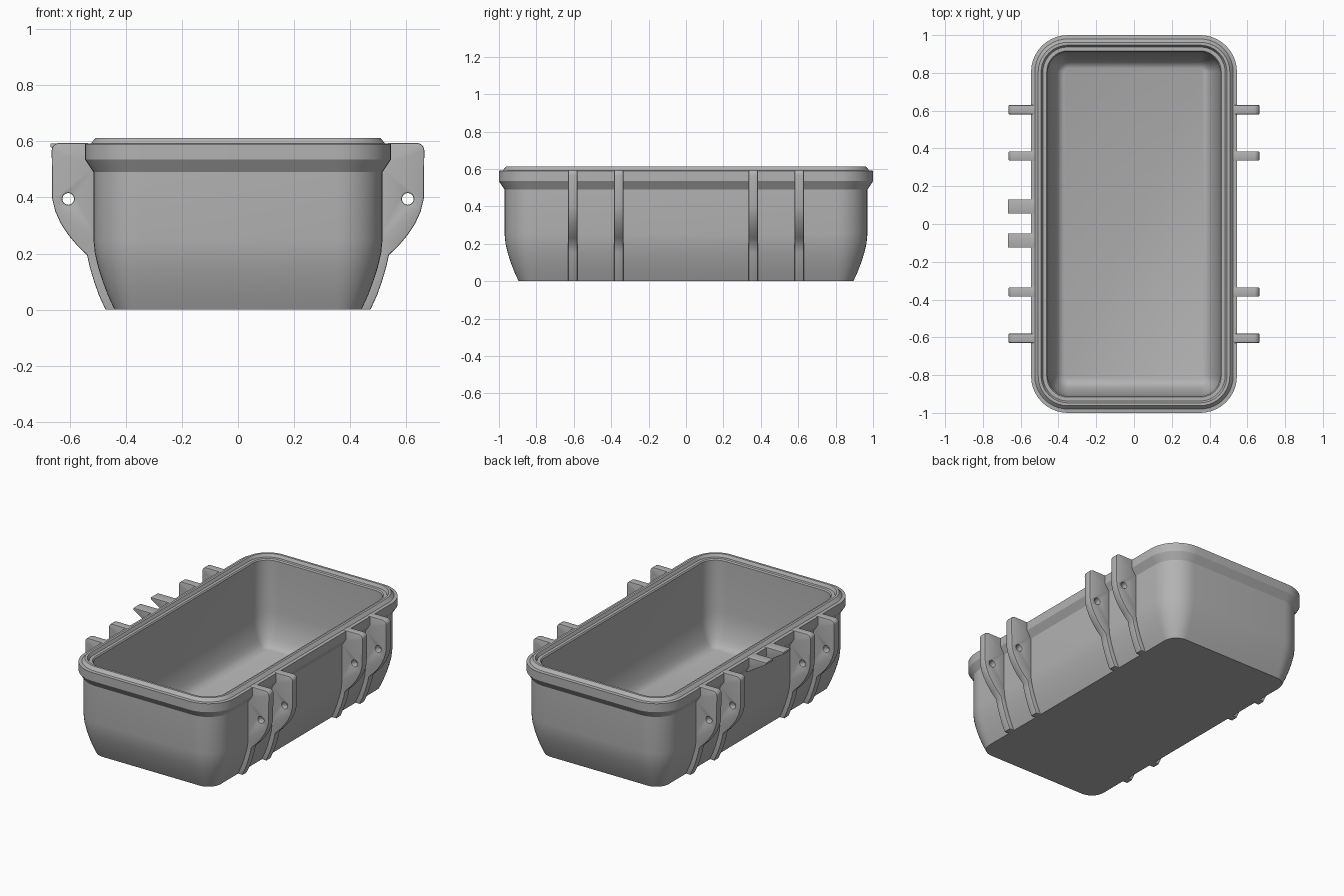
import bpy, bmesh, math

cube = bpy.data.objects.get("Cube")
if cube:
    bpy.data.objects.remove(cube, do_unlink=True)

plastic = bpy.data.materials.new("grey plastic")
plastic.use_nodes = True
grey = (0.45, 0.45, 0.45, 1)
plastic.diffuse_color = grey
plastic.node_tree.nodes["Principled BSDF"].inputs["Base Color"].default_value = grey

CORNER_X, CORNER_Y = 0.35, 0.805   # centres of the rounded corners


def finish(name, bm, angle=32):
    bmesh.ops.remove_doubles(bm, verts=bm.verts, dist=0.0002)
    bmesh.ops.recalc_face_normals(bm, faces=bm.faces)
    mesh = bpy.data.meshes.new(name)
    bm.to_mesh(mesh)
    bm.free()
    mesh.materials.clear()
    mesh.materials.append(plastic)
    ob = bpy.data.objects.new(name, mesh)
    bpy.context.collection.objects.link(ob)
    bpy.ops.object.select_all(action='DESELECT')
    ob.select_set(True)
    bpy.context.view_layer.objects.active = ob
    bpy.ops.object.shade_smooth_by_angle(angle=math.radians(angle))
    return ob


def rounded_ring(bm, half_width, z, steps=10):
    r = half_width - CORNER_X
    ring = []
    for corner, (sx, sy) in enumerate([(1, 1), (-1, 1), (-1, -1), (1, -1)]):
        for i in range(steps + 1):
            a = math.pi / 2 * (corner + i / steps)
            ring.append(bm.verts.new((sx * CORNER_X + r * math.cos(a),
                                      sy * CORNER_Y + r * math.sin(a), z)))
    return ring


# Tub: one wall section swept round a rounded rectangle, outside then inside
section = [(0.44, 0), (0.463, 0.05), (0.482, 0.10), (0.498, 0.15), (0.51, 0.20),
           (0.515, 0.25), (0.515, 0.49), (0.545, 0.535), (0.545, 0.59),
           (0.525, 0.592), (0.507, 0.612), (0.492, 0.612), (0.482, 0.593),
           (0.462, 0.593), (0.456, 0.585), (0.454, 0.25), (0.447, 0.19),
           (0.436, 0.14), (0.42, 0.095), (0.405, 0.065), (0.388, 0.047), (0.37, 0.04)]
bm = bmesh.new()
rings = [rounded_ring(bm, w, z) for w, z in section]
for a, b in zip(rings, rings[1:]):
    for i in range(len(a)):
        j = (i + 1) % len(a)
        bm.faces.new((a[i], a[j], b[j], b[i]))
bm.faces.new(rings[0])
bm.faces.new(rings[-1])
finish("tub", bm)


def plate(name, outlines, y, width, bevel):
    """Upright plate in the XZ plane; later outlines are holes."""
    curve = bpy.data.curves.new(name, 'CURVE')
    curve.dimensions = '2D'
    curve.fill_mode = 'BOTH'
    curve.extrude = width / 2 - bevel
    curve.bevel_depth = bevel
    curve.bevel_resolution = 1
    curve.offset = -bevel
    for pts in outlines:
        spline = curve.splines.new('POLY')
        spline.points.add(len(pts) - 1)
        for p, (x, z) in zip(spline.points, pts):
            p.co = (x, z, 0, 1)
        spline.use_cyclic_u = True
    helper = bpy.data.objects.new(name + "_helper", curve)
    bpy.context.collection.objects.link(helper)
    graph = bpy.context.evaluated_depsgraph_get()
    mesh = bpy.data.meshes.new_from_object(helper.evaluated_get(graph))
    bpy.data.objects.remove(helper, do_unlink=True)
    bm = bmesh.new()
    bm.from_mesh(mesh)
    bpy.data.meshes.remove(mesh)
    for v in bm.verts:
        v.co = (v.co.x, y - v.co.z, v.co.y)
    return finish(name, bm)


def arc(cx, cz, r, start, end, n):
    return [(cx + r * math.cos(math.radians(start + (end - start) * i / n)),
             cz + r * math.sin(math.radians(start + (end - start) * i / n)))
            for i in range(n + 1)]


# Hinge and latch ribs: rounded ear tapering into a strip that follows the wall
ear = ([(0.42, 0), (0.472, 0), (0.495, 0.05), (0.513, 0.10), (0.529, 0.155),
        (0.538, 0.195), (0.575, 0.231), (0.606, 0.268), (0.632, 0.308),
        (0.651, 0.35), (0.662, 0.395)]
       + arc(0.637, 0.567, 0.027, 0, 90, 6)
       + [(0.50, 0.593), (0.50, 0.51), (0.495, 0.25), (0.478, 0.15)])
hole = arc(0.605, 0.395, 0.021, 0, 337.5, 15)
for side, label in ((1, "left"), (-1, "right")):
    outlines = [[(side * x, z) for x, z in pts] for pts in (ear, hole)]
    for i, y in enumerate((-0.605, -0.36, 0.36, 0.605)):
        plate(f"{label}_rib_{i + 1}", outlines, y, 0.05, 0.005)

# Small wedge tabs under the rim between the right ribs
wedge = [(-0.668, 0.592), (-0.668, 0.58), (-0.54, 0.50), (-0.52, 0.50), (-0.52, 0.592)]
for label, y in (("front", -0.088), ("back", 0.092)):
    plate(f"{label}_wedge_tab", [wedge], y, 0.074, 0.0015)
